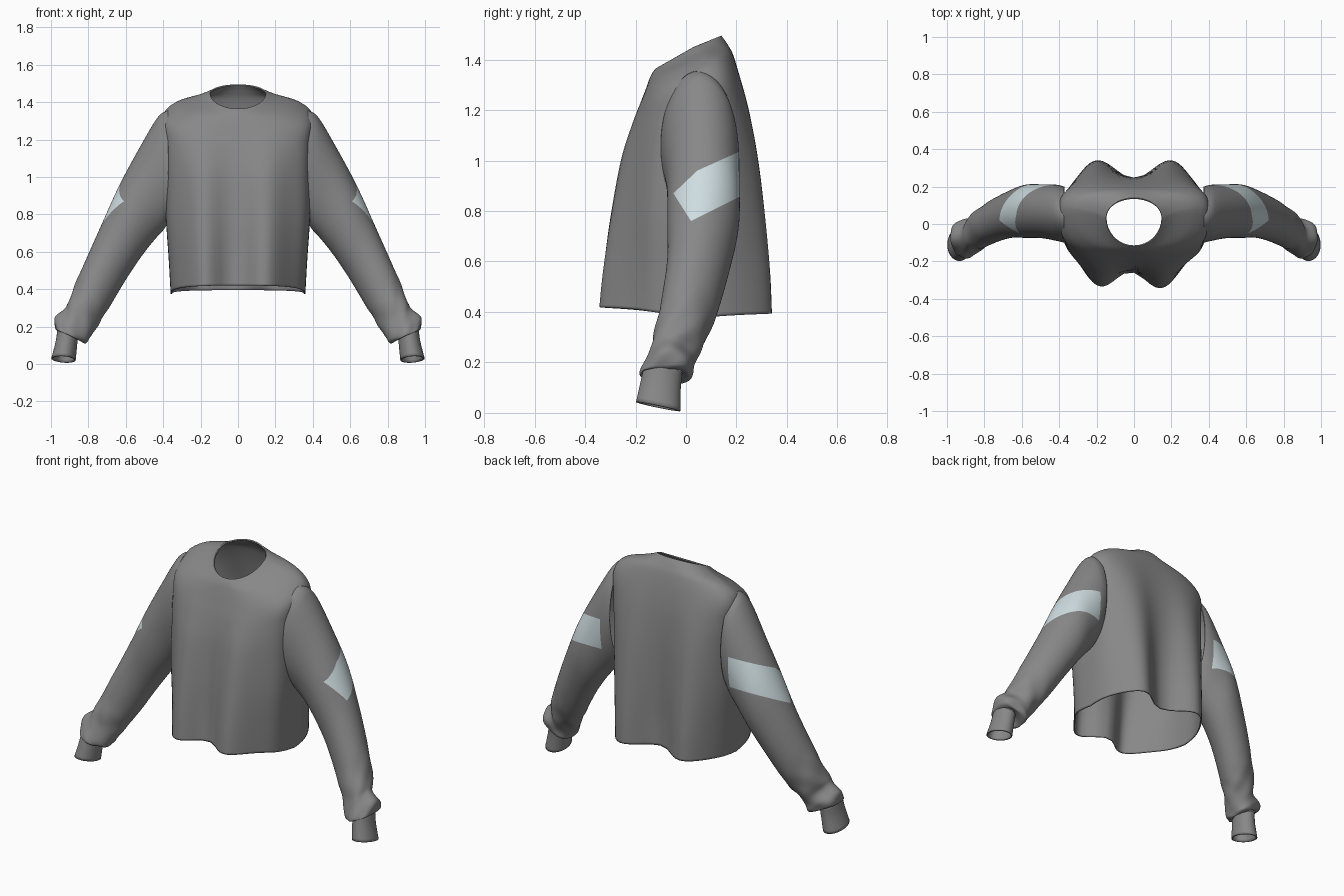
import bpy, bmesh, math
from mathutils import Vector

if "Cube" in bpy.data.objects:
    bpy.data.objects.remove(bpy.data.objects["Cube"])


def material(name, color):
    m = bpy.data.materials.new(name)
    m.use_nodes = True
    m.diffuse_color = (*color, 1)
    m.node_tree.nodes["Principled BSDF"].inputs["Base Color"].default_value = (*color, 1)
    return m


GREY = material("grey fabric", (0.245, 0.245, 0.245))
PALE = material("pale stripe", (0.62, 0.72, 0.75))
SEGMENTS = 96


def smooth_rows(rows, steps):
    """Catmull-Rom blend through rows of section settings."""
    out = []
    for i in range(len(rows) - 1):
        a, b, c, d = (rows[min(max(i + k, 0), len(rows) - 1)] for k in (-1, 0, 1, 2))
        for s in range(steps):
            t = s / steps
            out.append([q + 0.5 * t * (r - p + t * (2 * p - 5 * q + 4 * r - e + t * (3 * (q - r) + e - p)))
                        for p, q, r, e in zip(a, b, c, d)])
    return out + [list(rows[-1])]


def loft(sections, point):
    """Open tube: one ring of points for each section."""
    bm = bmesh.new()
    rings = [[bm.verts.new(point(s, 2 * math.pi * k / SEGMENTS)) for k in range(SEGMENTS)]
             for s in sections]
    for lo, hi in zip(rings, rings[1:]):
        for k in range(SEGMENTS):
            n = (k + 1) % SEGMENTS
            bm.faces.new((lo[k], lo[n], hi[n], hi[k]))
    return bm


def finish(bm, name, thickness):
    bmesh.ops.recalc_face_normals(bm, faces=bm.faces)
    mesh = bpy.data.meshes.new(name)
    bm.to_mesh(mesh)
    bm.free()
    mesh.materials.append(GREY)
    mesh.materials.append(PALE)
    ob = bpy.data.objects.new(name, mesh)
    bpy.context.collection.objects.link(ob)
    solid = ob.modifiers.new("cloth thickness", "SOLIDIFY")
    solid.thickness = thickness
    solid.offset = -1
    bpy.ops.object.select_all(action="DESELECT")
    ob.select_set(True)
    bpy.context.view_layer.objects.active = ob
    bpy.ops.object.shade_smooth_by_angle(angle=math.radians(50))


# Torso sections: half width, centre y, front y, back y, side z, front z, back z, fold, roundness
TORSO = [
    (.36, .03, -.305, .305, .375, .42, .395, .06, 2.9),
    (.37, .03, -.292, .298, .55, .57, .56, .055, 3),
    (.385, .03, -.272, .288, .78, .78, .78, .04, 3.1),
    (.388, .04, -.242, .272, 1.0, 1.0, 1.0, .025, 3.2),
    (.393, .06, -.208, .248, 1.2, 1.14, 1.18, .012, 3.3),
    (.397, .075, -.175, .22, 1.335, 1.24, 1.31, .004, 3.1),
    (.33, .08, -.15, .19, 1.4, 1.31, 1.41, 0, 2.6),
    (.21, .06, -.135, .165, 1.435, 1.345, 1.46, 0, 2.1),
    (.15, .03, -.12, .14, 1.45, 1.365, 1.495, 0, 2),
]


def torso_point(s, a):
    w, yc, yf, yb, zs, zf, zb, fold, power = s
    c, n = math.cos(a), math.sin(a)
    x = w * math.copysign(abs(c) ** (2 / power), c)
    depth = abs(n) ** (2 / power)
    # Two draped lobes on the back and on the front
    if n > 0:
        y = yc + (yb - yc) * depth - fold * depth * math.cos(2 * math.pi * x / .44)
        z = zs + (zb - zs) * depth
    else:
        y = yc + (yf - yc) * depth + .8 * fold * depth * math.cos(2 * math.pi * (x + .02) / .34)
        z = zs + (zf - zs) * depth
    return x, y, z


finish(loft(smooth_rows(TORSO, 8), torso_point), "torso", .008)

# Sleeve sections: outer x, outer z, inner x, inner z, centre y, half depth
SLEEVE = [
    (.375, 1.355, .37, .76, .05, .15),
    (.43, 1.318, .4, .715, .06, .15),
    (.53, 1.15, .45, .66, .068, .144),
    (.637, .95, .52, .57, .068, .142),
    (.732, .74, .60, .45, .05, .125),
    (.83, .52, .69, .30, .01, .113),
    (.905, .345, .755, .20, -.035, .1),
    (.925, .29, .79, .135, -.06, .095),
    (.975, .245, .805, .11, -.07, .102),
    (.98, .195, .83, .115, -.08, .097),
    (.965, .175, .86, .15, -.09, .075),
]
CUFF = [
    (.965, .19, .855, .16, -.09, .075),
    (.975, .12, .86, .10, -.10, .079),
    (.998, .03, .868, .02, -.11, .088),
]


def sleeve_point(side, wrinkle):
    def point(s, a):
        px, pz, qx, qz, yc, yh = s
        c, n = math.cos(a), math.sin(a)
        # Gathered cloth grows stronger toward the wrist
        low = max(0, .55 - pz) * wrinkle
        r = 1 + low * (.16 * math.sin(3 * a + 30 * pz) + .1 * math.sin(5 * a - 40 * pz))
        return (side * ((px + qx) / 2 + (px - qx) / 2 * c * r),
                yc + yh * n * r,
                (pz + qz) / 2 + (pz - qz) / 2 * c * r - .018 * n * (1 - wrinkle))
    return point


def add_stripe(bm, side):
    """Cut the slanted stripe outline into the sleeve and colour its faces."""
    # Each edge: a point (y, z), the slope of the line through it, and its inner side
    edges = [(0, .94, .45, 1), (0, .75, .5, -1), (-.05, .87, .95, 1), (-.05, .87, -1.57, -1)]
    planes = [((0, y, z), (0, -slope, 1)) for y, z, slope, _ in edges]
    planes.append(((side * .43, 0, 0), (1, 0, 0)))
    for co, normal in planes:
        bmesh.ops.bisect_plane(bm, geom=bm.verts[:] + bm.edges[:] + bm.faces[:], dist=1e-5,
                               plane_co=co, plane_no=Vector(normal).normalized())
    for f in bm.faces:
        p = f.calc_center_median()
        inside = all((z + slope * (p.y - y) - p.z) * sign > 0 for y, z, slope, sign in edges)
        if inside and (side * p.x > .56 or side * p.x > .43 and p.y > .07):
            f.material_index = 1


for side, label in ((1, "left"), (-1, "right")):
    sleeve = loft(smooth_rows(SLEEVE, 7), sleeve_point(side, 1))
    add_stripe(sleeve, side)
    finish(sleeve, label + "_sleeve", .006)
    finish(loft(smooth_rows(CUFF, 4), sleeve_point(side, 0)), label + "_cuff", .008)
